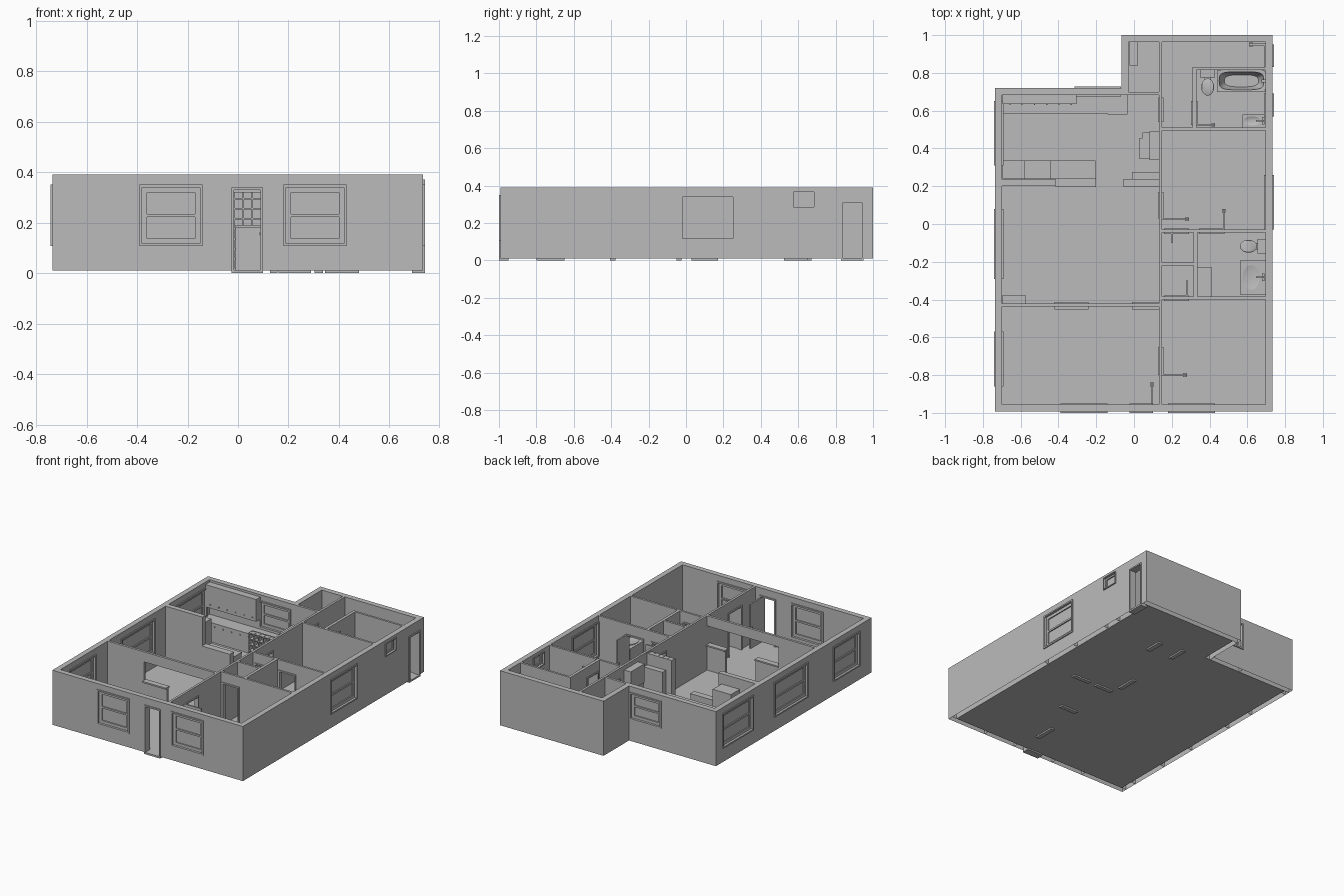
import bpy
import bmesh
import math

cube = bpy.data.objects.get("Cube")
if cube:
    bpy.data.objects.remove(cube, do_unlink=True)

grey = bpy.data.materials.new("plain grey")
grey.use_nodes = True
grey.diffuse_color = (.5, .5, .5, 1)
grey.node_tree.nodes["Principled BSDF"].inputs["Base Color"].default_value = (.5, .5, .5, 1)

BASE, TOP, HEAD = .01, .39, .32   # wall bottom, wall top, door head
OUT = .007                        # casing projection
parts = {}                        # part name -> bmesh


def box(name, x0, x1, y0, y1, z0, z1, bottom=True):
    """Add an axis-aligned box to the named part."""
    bm = parts.setdefault(name, bmesh.new())
    low = [bm.verts.new(p) for p in ((x0, y0, z0), (x1, y0, z0), (x1, y1, z0), (x0, y1, z0))]
    high = [bm.verts.new((v.co.x, v.co.y, z1)) for v in low]
    bm.faces.new(high)
    if bottom:
        bm.faces.new(low[::-1])
    for i in range(4):
        j = (i + 1) % 4
        bm.faces.new((low[i], low[j], high[j], high[i]))


def slab(name, axis, a0, a1, c0, c1, z0, z1, bottom=True):
    """Box given along (a) and across (c) a wall running in x or y."""
    if axis == "x":
        box(name, a0, a1, c0, c1, z0, z1, bottom)
    else:
        box(name, c0, c1, a0, a1, z0, z1, bottom)


def border(name, axis, a0, a1, c0, c1, z0, z1, w, sill=True):
    """Rectangular frame of bar width w."""
    slab(name, axis, a0, a0 + w, c0, c1, z0, z1)
    slab(name, axis, a1 - w, a1, c0, c1, z0, z1)
    slab(name, axis, a0 + w, a1 - w, c0, c1, z1 - w, z1)
    if sill:
        slab(name, axis, a0 + w, a1 - w, c0, c1, z0, z0 + w)


def window(axis, a0, a1, c0, c1, z0, z1):
    mid, zm = (c0 + c1) / 2, (z0 + z1) / 2
    w = min(.02, (z1 - z0) / 8)
    border("window_casing", axis, a0, a1, c0 - OUT, c1 + OUT, z0, z1, w / 2)
    border("window_sash", axis, a0 + w / 2, a1 - w / 2, mid - .01, mid + .01, z0 + w / 2, z1 - w / 2, w)
    if z1 - z0 > .15:
        slab("window_sash", axis, a0 + w, a1 - w, mid - .01, mid + .01, zm - .006, zm + .006)
    slab("window_glass", axis, a0 + w, a1 - w, mid - .002, mid + .002, z0 + w, z1 - w)


def door(axis, a0, a1, c0, c1, z0, z1):
    border("door_casing", axis, a0, a1, c0 - OUT, c1 + OUT, 0, z1, .01, sill=False)
    slab("door_threshold", axis, a0, a1, c0 - OUT, c1 + OUT, 0, BASE + .002)


def wall(name, axis, a0, a1, c0, c1, openings=(), bottom=False):
    """Straight wall split around its openings (start, end, sill, head, filler)."""
    at = a0
    for lo, hi, z0, z1, filler in sorted(openings, key=lambda o: o[0]):
        slab(name, axis, at, lo, c0, c1, BASE, TOP, bottom)
        slab(name, axis, lo, hi, c0, c1, z1, TOP)
        if z0 > BASE:
            slab(name, axis, lo, hi, c0, c1, BASE, z0, bottom)
            slab(name, axis, lo, hi, c0, c1, z0 - .001, z0)
        if filler:
            filler(axis, lo, hi, c0, c1, z0, z1)
        at = hi
    slab(name, axis, at, a1, c0, c1, BASE, TOP, bottom)


def win(lo, hi, z0=.107, z1=.35):
    return (lo, hi, z0, z1, window)


def way(lo, hi, z1=HEAD):
    return (lo, hi, BASE, z1, door)


def loft(name, cx, cy, rings, n=32):
    """Stack of superellipse rings (rx, ry, z, squareness), capped at both ends."""
    bm = parts.setdefault(name, bmesh.new())
    loops = []
    for rx, ry, z, e in rings:
        loop = []
        for i in range(n):
            t = math.tau * i / n
            c, s = math.cos(t), math.sin(t)
            loop.append(bm.verts.new((cx + rx * math.copysign(abs(c) ** (2 / e), c),
                                      cy + ry * math.copysign(abs(s) ** (2 / e), s), z)))
        loops.append(loop)
    for a, b in zip(loops, loops[1:]):
        for i in range(n):
            j = (i + 1) % n
            bm.faces.new((a[i], a[j], b[j], b[i]))
    bm.faces.new(loops[0][::-1])
    bm.faces.new(loops[-1])


# Outer walls
L, R, F, B, N, S = -.735, .733, -.993, 1, .72, -.065   # left, right, front, back, notch y, notch x
T = .037
wall("outer_wall", "x", L, R, F, F + T, [win(-.39, -.14), way(-.025, .1, .34), win(.18, .43)])
wall("outer_wall", "y", F + T, N - T, L, L + T, [win(-.86, -.57), win(-.29, .08), win(.31, .65)])
wall("outer_wall", "y", F + T, B - T, R - T, R, [win(-.03, .26), win(.57, .69, .28, .37), way(.83, .95)])
wall("outer_wall", "x", L, S, N - T, N, [win(-.315, -.07, .16)])
wall("outer_wall", "y", N - T, B - T, S, S + T)
wall("outer_wall", "x", S, R, B - T, B)

# Floor
box("floor", L + T, R - T, F + T, N - T, BASE, BASE + .002)
box("floor", S + T, R - T, N - T, B - T, BASE, BASE + .002)

# Partitions
C0, C1, E = .133, .149, R - T
wall("centre_partition", "y", F + T, B - T, C0, C1,
     [way(-.8, -.65), way(.03, .17), way(.54, .67)], True)
wall("front_partition", "x", L + T, C0, -.437, -.42, [(-.42, .132, BASE, HEAD, None)], True)
wall("storage_partition", "x", S + T, C0, N - T, .7, (), True)
wall("utility_partition", "x", .31, E, .815, .83, (), True)
wall("utility_partition", "y", .51, .815, .31, .33, [way(.525, .65)], True)
wall("bath_partition", "x", C1, E, .495, .51, (), True)
wall("bedroom_partition", "x", C1, E, -.045, -.03, [way(.16, .29), way(.345, .48)], True)
wall("closet_partition", "y", -.385, -.045, .315, .335, (), True)
wall("closet_partition", "x", C1, .315, -.22, -.205, (), True)
wall("rear_bedroom_partition", "x", C1, E, -.4, -.385, [way(.16, .29)], True)
wall("kitchen_partition", "x", L + T, -.415, .2, .235, (), True)

# Half walls beside the wide opening and at the breakfast bar
for x0, x1 in ((-.42, -.24), (-.01, C0)):
    box("half_wall", x0, x1, -.437, -.42, BASE, .18)
    box("half_wall_cap", x0, x1, -.452, -.412, .18, .19)
box("bar_wall", -.415, -.2, .2, .235, BASE, .18)
box("bar_top", -.415, -.2, .195, .24, .18, .19)

# Open door leaves with knobs
leaf = "door_leaf"
box(leaf, .09, .1, -.956, -.84, BASE, HEAD)
box(leaf, C1, .28, -.805, -.795, BASE, HEAD)
box(leaf, C1, .29, .02, .03, BASE, HEAD)
box(leaf, .47, .48, -.03, .08, BASE, HEAD)
box(leaf, .33, .43, .52, .53, BASE, HEAD)
box(leaf, .275, .285, -.385, -.3, BASE, HEAD)
box(leaf, .195, .205, -.1, -.045, BASE, HEAD)
box(leaf, .61, E, .945, .955, BASE, HEAD)
for x, y in ((.095, -.85), (.27, -.8), (.28, .025), (.475, .07), (.42, .525), (.62, .95)):
    box("door_knob", x - .01, x + .01, y - .01, y + .01, .15, .16)

# Kitchen
K = BASE + .002
box("back_counter", -.697, -.14, .59, .683, K, .14)
box("back_worktop", -.697, -.14, .585, .683, .14, .15)
box("end_cabinet", -.14, -.035, .58, .683, K, .155)
box("upper_cabinet", -.695, -.305, .635, .683, .22, .375)
box("peninsula", -.697, -.205, .24, .33, K, .14)
box("peninsula_top", -.697, -.205, .24, .335, .14, .15)
box("refrigerator", -.58, -.44, .238, .335, K, .32)
for i in range(6):
    x = -.66 + i * .065
    box("cabinet_knob", x, x + .006, .629, .635, .24, .246)
    box("cabinet_knob", x, x + .006, .584, .59, .12, .126)
box("stove", .03, C0, .345, .455, K, .15)
box("stove_back", .1, C0, .345, .455, .15, .18)
box("side_counter", .045, C0, .455, .485, K, .15)
box("side_upper_cabinet", .082, C0, .34, .49, .23, .36)

# Shelf unit between kitchen and living room
box("shelf_back", -.055, C0, .23, .237, K, TOP - .01)
for i in range(6):
    x = -.055 + i * .0364
    box("shelf_upright", x, x + .006, .195, .23, K, TOP - .01)
for i in range(10):
    z = K + i * .04
    box("shelf_board", -.055, C0, .196, .23, z, z + .006)
box("pantry", -.01, C0, .237, .275, K, .3)

# Loose furniture
box("corner_cabinet", -.697, -.575, -.42, -.375, K, .12)
box("water_heater_box", -.025, .022, .84, B - T, K, .25)

# Bathtub in its surround
box("tub_apron", .44, E, .7, .708, K, .1)
box("tub_apron", .44, .447, .708, .815, K, .1)
loft("bathtub", .569, .758, [(.105, .04, K, 3), (.127, .057, .1, 12), (.127, .057, .105, 12),
                             (.118, .048, .104, 4), (.11, .043, .07, 4), (.09, .032, .035, 3)])
box("tub_tap", .675, E, .75, .765, .12, .13)


def toilet(x, y, dx, dy):
    """Toilet whose bowl points along (dx, dy) from its back at x, y."""
    long, wide = .045, .034
    rx, ry = (long, wide) if dx else (wide, long)
    cx, cy = x + dx * .09, y + dy * .09
    loft("toilet_bowl", cx, cy, [(rx * .6, ry * .6, K, 2), (rx * .55, ry * .55, .04, 2),
                                 (rx, ry, .075, 2), (rx, ry, .085, 2), (rx * .9, ry * .9, .088, 2)])
    px, py = x + dx * .02, y + dy * .02
    hx, hy = (.02, .038) if dx else (.038, .02)
    box("toilet_tank", px - hx, px + hx, py - hy, py + hy, .07, .14)
    box("toilet_lid", px - hx - .002, px + hx + .002, py - hy, py + hy, .14, .147)
    box("toilet_neck", px + dx * .02 - .018, px + dx * .02 + .018,
        py + dy * .02 - .018, py + dy * .02 + .018, K, .075)


toilet(.39, .815, 0, -1)
toilet(E, -.118, -1, 0)

# Vanities with basins and taps
for x0, y0, y1 in ((.575, .512, .58), (.565, -.375, -.19)):
    ym, half = (y0 + y1) / 2, (y1 - y0) / 2
    box("vanity", x0, E, y0, y1, K, .13)
    loft("basin", (x0 + E) / 2 - .01, ym, [(.04, half * .6, .13, 2), (.045, half * .7, .137, 2),
                                           (.038, half * .6, .135, 2), (.02, half * .3, .131, 2)])
    box("vanity_tap", .68, .688, ym - .004, ym + .004, .13, .165)
    box("vanity_tap", .645, .688, ym - .004, ym + .004, .16, .167)
    box("vanity_tap", .678, .69, ym - .02, ym + .02, .135, .142)
box("linen_cabinet", .337, .41, -.385, -.23, K, .13)
box("linen_cabinet_top", .337, .413, -.385, -.23, .13, .137)

# Turn every part into an object
smooth = {"bathtub", "toilet_bowl", "basin"}
for name, bm in parts.items():
    bmesh.ops.recalc_face_normals(bm, faces=bm.faces) if name in smooth else None
    mesh = bpy.data.meshes.new(name)
    bm.to_mesh(mesh)
    bm.free()
    mesh.materials.append(grey)
    obj = bpy.data.objects.new(name, mesh)
    bpy.context.scene.collection.objects.link(obj)
    if name in smooth:
        bpy.ops.object.select_all(action="DESELECT")
        obj.select_set(True)
        bpy.context.view_layer.objects.active = obj
        bpy.ops.object.shade_smooth_by_angle(angle=math.radians(40))
